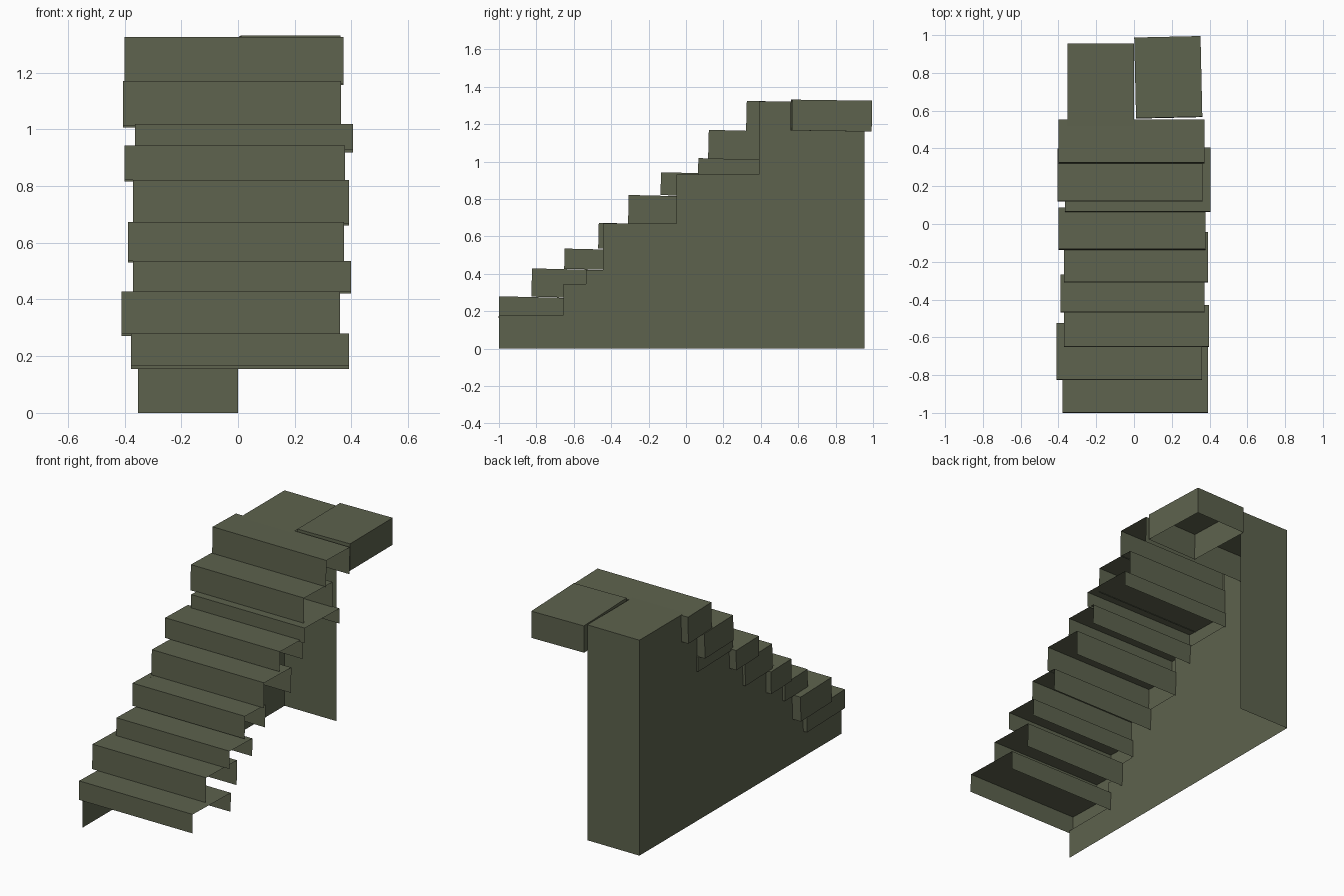
import bpy, bmesh, math

if "Cube" in bpy.data.objects:
    bpy.data.objects.remove(bpy.data.objects["Cube"])

olive = bpy.data.materials.new("olive_green")
olive.diffuse_color = (0.11, 0.123, 0.075, 1)
olive.use_nodes = True
olive.node_tree.nodes["Principled BSDF"].inputs["Base Color"].default_value = olive.diffuse_color


def finish(name, bm):
    me = bpy.data.meshes.new(name)
    bm.to_mesh(me)
    bm.free()
    me.materials.append(olive)
    ob = bpy.data.objects.new(name, me)
    bpy.context.collection.objects.link(ob)
    return ob


def open_box(name, x, y, z, missing, rot=(0, 0, 0)):
    """Thin-shell box with the listed sides left off."""
    bm = bmesh.new()
    bmesh.ops.create_cube(bm, size=1)
    bm.normal_update()
    sides = {"right": (1, 0, 0), "bottom": (0, 0, -1)}
    gone = [f for f in bm.faces for s in missing
            if sum(a * b for a, b in zip(f.normal, sides[s])) > 0.9]
    bmesh.ops.delete(bm, geom=gone, context='FACES')
    bmesh.ops.scale(bm, vec=(x[1] - x[0], y[1] - y[0], z[1] - z[0]), verts=bm.verts)
    ob = finish(name, bm)
    ob.location = [(a + b) / 2 for a, b in (x, y, z)]
    ob.rotation_euler = [math.radians(a) for a in rot]
    return ob


# Uneven steps: x range, y range, z range; shells open below and at the right end
steps = [
    ((-0.378, 0.392), (-1.00, -0.63), (0.160, 0.275)),
    ((-0.410, 0.360), (-0.825, -0.525), (0.274, 0.425)),
    ((-0.370, 0.398), (-0.65, -0.43), (0.424, 0.532)),
    ((-0.388, 0.374), (-0.468, -0.27), (0.533, 0.670)),
    ((-0.370, 0.392), (-0.308, -0.045), (0.664, 0.818)),
    ((-0.400, 0.378), (-0.135, 0.085), (0.818, 0.940)),
    ((-0.364, 0.406), (0.065, 0.403), (0.922, 1.014)),
    ((-0.405, 0.363), (0.12, 0.397), (1.010, 1.166)),
    ((-0.400, 0.372), (0.323, 0.55), (1.158, 1.322)),
]
for i, (x, y, z) in enumerate(steps, 1):
    open_box(f"step_{i}", x, y, z, ("right", "bottom"), (-1.4, 0, 0))

# Crooked landing slab at the top right
open_box("landing_slab", (0.006, 0.357), (0.563, 0.990), (1.163, 1.328),
         ("bottom",), (-0.8, 0, 1.3))

# Side wall sheet with a stepped top, plus landing top and back panel
XL, YB, ZT = -0.353, 0.955, 1.32
levels = [(-1.0, 0.18), (-0.655, 0.345), (-0.535, 0.42),
          (-0.445, 0.67), (-0.05, 0.93), (0.39, ZT)]
ends = [y for y, _ in levels[1:]] + [YB]
profile = [(-1.0, 0)]
for (y0, z), y1 in zip(levels, ends):
    profile += [(y0, z), (y1, z)]
profile.append((YB, 0))
bm = bmesh.new()
bm.faces.new([bm.verts.new((XL, y, z)) for y, z in reversed(profile)])
bm.normal_update()
if bm.faces[:][0].normal.x > 0:
    bmesh.ops.reverse_faces(bm, faces=bm.faces[:])
finish("side_wall", bm)

bm = bmesh.new()
bm.faces.new([bm.verts.new(p) for p in
              ((XL, 0.39, ZT), (0, 0.39, ZT), (0, YB, ZT), (XL, YB, ZT))])
finish("landing_top", bm)

bm = bmesh.new()
bm.faces.new([bm.verts.new(p) for p in
              ((XL, YB, 0), (XL, YB, ZT), (0, YB, ZT), (0, YB, 0))])
finish("back_panel", bm)
